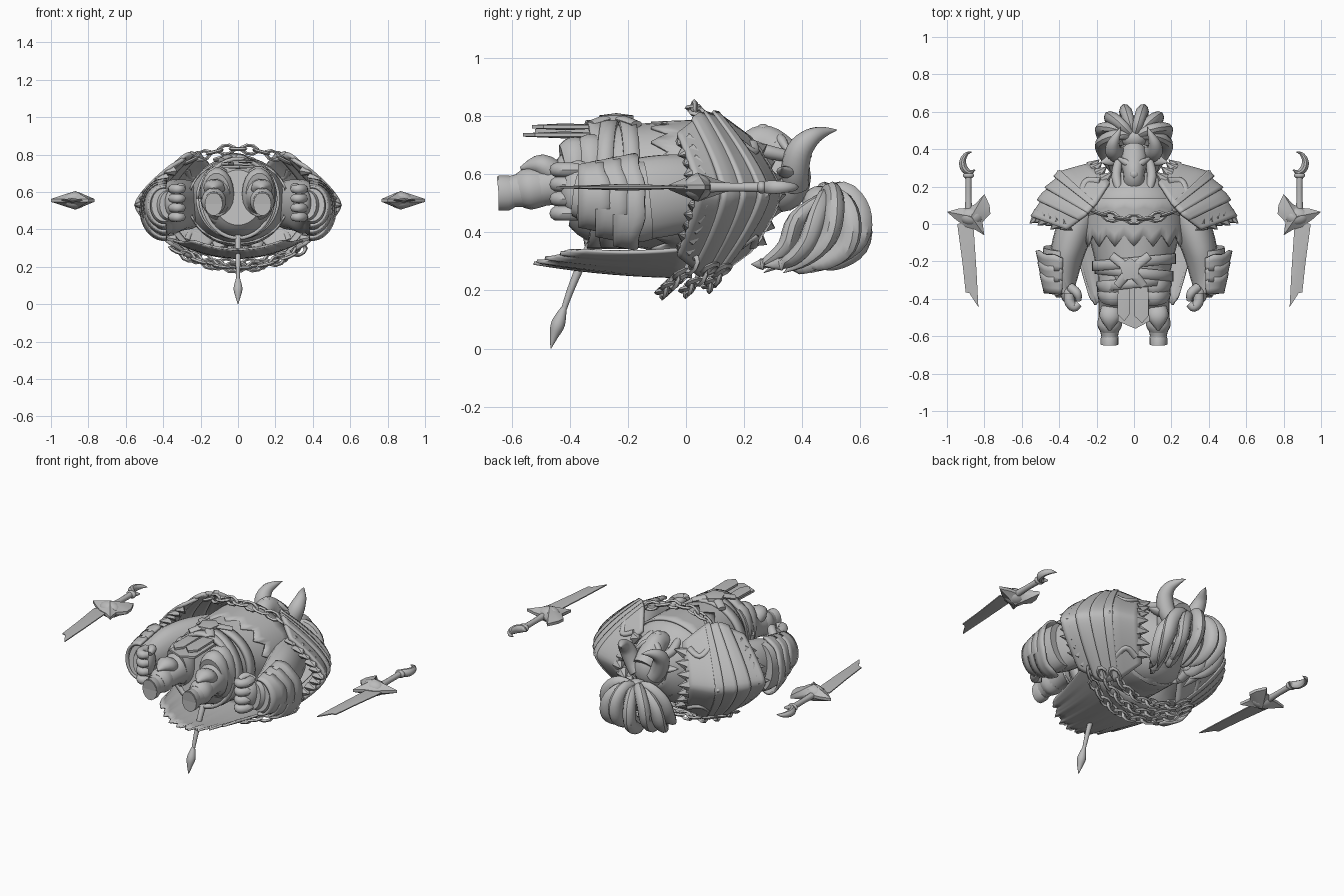
import bpy, bmesh, math
from mathutils import Vector, Matrix

if "Cube" in bpy.data.objects:
    bpy.data.objects.remove(bpy.data.objects["Cube"])

grey = bpy.data.materials.new("plain_grey")
grey.diffuse_color = (0.5, 0.5, 0.5, 1)
grey.use_nodes = True
grey.node_tree.nodes["Principled BSDF"].inputs["Base Color"].default_value = grey.diffuse_color


def finish(name, bm, mirror=False, thick=0):
    bmesh.ops.recalc_face_normals(bm, faces=bm.faces)
    me = bpy.data.meshes.new(name)
    bm.to_mesh(me)
    bm.free()
    me.materials.append(grey)
    ob = bpy.data.objects.new(name, me)
    bpy.context.collection.objects.link(ob)
    if thick:
        m = ob.modifiers.new("thickness", 'SOLIDIFY')
        m.thickness, m.offset = thick, 0
    if mirror:
        ob.modifiers.new("mirror", 'MIRROR').use_clip = False
    return ob


def tube(name, pts, mirror=False, sides=14, steps=4, ref=(0, 0, 1), bm=None):
    """Smooth loft of ellipses; each point is x, y, z, side radius, depth radius."""
    P = [Vector(p) for p in pts]
    path = []
    for i in range(len(P) - 1):
        a, b, c, d = P[max(i - 1, 0)], P[i], P[i + 1], P[min(i + 2, len(P) - 1)]
        for k in range(steps):
            t = k / steps
            path.append(0.5 * (2 * b + (c - a) * t + (2 * a - 5 * b + 4 * c - d) * t * t
                               + (3 * b - a - 3 * c + d) * t ** 3))
    path.append(P[-1])
    own = bm is None
    bm = bm or bmesh.new()
    rings = []
    for i, p in enumerate(path):
        T = (path[min(i + 1, len(path) - 1)].xyz - path[max(i - 1, 0)].xyz).normalized()
        r = Vector(ref)
        if abs(T.dot(r)) > 0.95:
            r = Vector((1, 0, 0))
        S = T.cross(r).normalized()
        N = S.cross(T)
        rings.append([bm.verts.new(p.xyz + S * max(p[3], .001) * math.cos(j * math.tau / sides)
                                   + N * max(p[4], .001) * math.sin(j * math.tau / sides)) for j in range(sides)])
    for a, b in zip(rings, rings[1:]):
        for j in range(sides):
            bm.faces.new((a[j], a[(j + 1) % sides], b[(j + 1) % sides], b[j]))
    bm.faces.new(rings[0])
    bm.faces.new(rings[-1])
    if own:
        return finish(name, bm, mirror)


def grid(name, f, nu, nv, thick, mirror=False):
    """Sheet from f(u, v), u in -1..1 and v in 0..1."""
    bm = bmesh.new()
    V = [[bm.verts.new(f(2 * i / nu - 1, j / nv)) for j in range(nv + 1)] for i in range(nu + 1)]
    for i in range(nu):
        for j in range(nv):
            bm.faces.new((V[i][j], V[i + 1][j], V[i + 1][j + 1], V[i][j + 1]))
    return finish(name, bm, mirror, thick)


def plate(name, pts, centre, z, edge, peak, mirror=True):
    """Outline in the xy plane with a raised centre on both faces."""
    bm = bmesh.new()
    up = [bm.verts.new((x, y, z + edge)) for x, y in pts]
    dn = [bm.verts.new((x, y, z - edge)) for x, y in pts]
    cu, cd = bm.verts.new((*centre, z + peak)), bm.verts.new((*centre, z - peak))
    for i in range(len(pts)):
        k = (i + 1) % len(pts)
        bm.faces.new((up[i], up[k], cu))
        bm.faces.new((dn[k], dn[i], cd))
        bm.faces.new((up[i], dn[i], dn[k], up[k]))
    return finish(name, bm, mirror)


def ball(name, loc, size, mirror=False):
    bm = bmesh.new()
    bmesh.ops.create_uvsphere(bm, u_segments=16, v_segments=10, radius=1)
    bm.transform(Matrix.Translation(loc) @ Matrix.Diagonal((*size, 1)))
    return finish(name, bm, mirror)


def zig(t, n):
    return abs((t * n) % 1 - 0.5) * 2


# torso, jagged cuirass, slanted belts
tube("torso", [(0, -.38, .57, .13, .15), (0, -.3, .56, .18, .2), (0, -.15, .56, .22, .215), (0, .02, .55, .26, .235),
               (0, .15, .54, .25, .23), (0, .24, .54, .16, .17), (0, .3, .54, .07, .08)], sides=28)
grid("cuirass", lambda u, v: (.265 * math.cos(u * math.pi), .14 - v * (.2 + .06 * zig(u, 8)),
                              .55 + (.235 - .01 * v) * math.sin(u * math.pi)), 64, 4, .012)
for i, y in enumerate((-.205, -.26, -.315)):
    w, tilt = .215 - .014 * i, .02 * (-1) ** i
    grid("belt", lambda u, v: (w * math.cos(u * math.pi), y + .055 * (v - .5) + tilt * math.cos(u * math.pi),
                               .565 + .212 * math.sin(u * math.pi)), 36, 2, .02)
for s in (-1, 1):
    tube("belt_knot", [(-.1 * s - .02, -.17, .772, .022, .012), (-.02, -.25, .794, .026, .014),
                       (.07 * s - .02, -.33, .772, .022, .012)])
plate("buckle", [(-.08, -.22), (-.02, -.18), (.03, -.22), (.02, -.29), (-.05, -.3)], (-.025, -.24), .792, .01, .018, False)
# loincloth of overlapping strips
for x, w, y0, y1, z in ((0, .075, -.28, -.56, .735), (-.055, .03, -.3, -.52, .75), (.04, .035, -.3, -.53, .763)):
    plate("loincloth", [(x - w, y0), (x + w, y0), (x + w * 1.1, y1 + .04), (x + w * .1, y1), (x - w * 1.15, y1 + .04)],
          (x, (y0 + y1) / 2), z, .006, .012, False)

# cape with a torn hem, and tail
grid("cape", lambda u, v: (u * (.36 - .115 * v), .02 - v * (.56 - .13 * u * u - .035 * zig(u, 4) - .02 * zig(u, 9)),
                           .248 + .1 * u * u * (1 - .5 * v) + .045 * v * v), 56, 8, .012)
tube("tail", [(0, -.25, .46, .02, .02), (0, -.33, .35, .017, .017), (0, -.39, .22, .013, .013), (0, -.425, .12, .009, .009)],
     ref=(1, 0, 0))
tube("tail_tuft", [(0, -.42, .14, .01, .01), (0, -.44, .085, .024, .024), (0, -.455, .04, .014, .014),
                   (0, -.465, .0, .001, .001)], ref=(1, 0, 0))

# layered shoulder armour
FRONT = [(.13, .22), (.2, .11), (.26, .045), (.36, -.03)]
MID = [(.24, .33), (.38, .275), (.485, .155), (.54, .03)]
HALF = [.2, .27, .275, .2]


def along(table, s):
    k = min(int(s * 3), 2)
    t = s * 3 - k
    return Vector(table[k]) * (1 - t) + Vector(table[k + 1]) * t


def shoulder(u, s, lift=0):
    f = abs(u) ** 1.4
    p = along(MID, s) * (1 - f) + along(FRONT, s) * f
    k = min(int(s * 3), 2)
    h = HALF[k] + (HALF[k + 1] - HALF[k]) * (s * 3 - k) + lift * .6
    n = Vector((.6, .75)) * lift * (1 - f)
    return p.x + n.x, p.y + n.y, .53 + h * u


for s0, s1, l0, l1 in ((0, .42, -.015, .008), (.34, .44, .014, .018), (.4, .6, -.005, .014),
                       (.56, .78, -.005, .014), (.74, 1, -.01, .01)):
    grid("shoulder_plate", lambda u, v: shoulder(u, s0 + (s1 - s0) * v, l0 + (l1 - l0) * v), 28, 5, .02, True)
tube("shoulder_stud", [(.36, .22, .53, .03, .03), (.395, .265, .53, .025, .025), (.41, .285, .53, .002, .002)], True)
for s in (-1, 1):
    tube("shoulder_ridge", [(*shoulder(s * u, t, .004), .02, .014) for u, t in ((.8, .08), (.6, .2), (.7, .36))], True)

# fur spikes on shoulder hem and collar
bm = bmesh.new()
for i in range(11):
    u = -.9 + i * .18
    a, b = Vector(shoulder(u, .9, -.03)), Vector(shoulder(u, 1, -.01))
    tip = b + (b - a).normalized() * (.015 + .015 * (i % 2))
    tube("", [(*a, .045, .03), (*tip, .001, .001)], sides=6, steps=1, bm=bm)
for i in range(7):
    u = -.8 + i * .266
    a = Vector(shoulder(u, .02, -.03))
    tube("", [(*a, .035, .035), (a.x - .045, a.y + .04, a.z + .03 * u, .001, .001)], sides=6, steps=1, bm=bm)
finish("fur_spikes", bm, True)
tube("collar", [(0, .12, .54, .2, .24), (0, .2, .54, .18, .205), (0, .25, .54, .14, .165)], sides=24)


# heavy chains across chest and back
def chain(name, n, f):
    for i in range(n):
        t = -1 + 2 * (i + .5) / n
        d = (Vector(f(t + .02)) - Vector(f(t - .02))).normalized()
        bpy.ops.mesh.primitive_torus_add(major_segments=8, minor_segments=4, major_radius=.025, minor_radius=.009)
        ob = bpy.context.object
        ob.name = name
        ob.data.materials.append(grey)
        ob.data.transform(Matrix.Rotation(math.pi / 8, 4, 'Z'))
        ob.data.transform(Matrix.Diagonal((1.6, .95, 1, 1)))
        roll = Matrix.Rotation((i % 2) * 1.4 + .1, 4, 'X')
        ob.matrix_world = Matrix.Translation(f(t)) @ d.to_track_quat('X', 'Z').to_matrix().to_4x4() @ roll


chain("chest_chain", 9, lambda t: (.28 * t, .025 + .07 * t * t, .83 - .08 * t * t))
chain("back_chain", 12, lambda t: (.36 * t, -.08 + .12 * t * t, .195 + .11 * t * t))
chain("back_chain", 11, lambda t: (.32 * t, .0 + .1 * t * t, .2 + .09 * t * t))
chain("back_chain", 9, lambda t: (.27 * t, .08 + .06 * t * t, .215 + .07 * t * t))

# arms, bracers and hands
tube("upper_arm", [(.26, .1, .53, .1, .13), (.32, -.04, .53, .1, .14), (.36, -.17, .515, .09, .14), (.38, -.3, .52, .075, .1),
                   (.37, -.38, .53, .05, .075)], True, sides=18)
tube("bracer", [(.395, -.13, .51, .09, .135), (.4, -.2, .505, .09, .14), (.4, -.3, .52, .08, .11), (.395, -.36, .53, .068, .09)],
     True, sides=20)
for k in range(3):
    y0, r0 = -.37 + k * .06, .08 + k * .01
    grid("bracer_plate", lambda u, v: (.395 + (r0 + .025 * v) * math.cos(u * 1.7),
                                       y0 + .12 * v * (1 - .35 * abs(u)) - .012 * v * zig(u, 2),
                                       .525 - .01 * k + (r0 + .022 + .012 * k + .015 * v) * math.sin(u * 1.7)), 18, 3, .014, True)
ball("palm", (.345, -.37, .54), (.048, .06, .08), True)
for i in range(4):
    z = .465 + i * .05
    tube("finger", [(.345, -.37, z, .027, .025), (.345, -.415, z, .028, .026), (.32, -.445, z, .025, .025),
                    (.295, -.425, z, .02, .02)], True, sides=10)
tube("thumb", [(.34, -.34, .6, .026, .026), (.305, -.37, .625, .024, .024), (.295, -.41, .615, .015, .015)], True, sides=10)

# legs, thigh bands, knees and boots
tube("leg", [(.1, -.26, .57, .09, .16), (.11, -.36, .58, .085, .14), (.12, -.44, .565, .07, .075), (.13, -.53, .55, .06, .065),
             (.13, -.6, .54, .045, .055), (.13, -.645, .535, .045, .058)], True, sides=18)
for y, r in ((-.33, .09), (-.385, .084)):
    tube("thigh_band", [(.11, y + .025, .59, r, r * 1.6), (.11, y, .59, r + .004, r * 1.65),
                        (.113, y - .03, .585, r - .012, r * 1.4)], True, sides=18)
tube("boot_cuff", [(.128, -.49, .555, .06, .065), (.13, -.54, .55, .066, .072), (.13, -.575, .545, .05, .058)], True, sides=16)
tube("boot_sole", [(.13, -.59, .535, .042, .052), (.13, -.61, .535, .048, .062), (.13, -.645, .535, .048, .062)], True, steps=1)
tube("knee_guard", [(.125, -.44, .59, .05, .045), (.128, -.5, .63, .055, .04), (.13, -.57, .62, .005, .005)], True)

# head and face
tube("neck", [(0, .16, .56, .12, .12), (0, .3, .56, .08, .1)])
ball("skull", (0, .33, .59), (.09, .1, .12))
tube("muzzle", [(0, .18, .66, .03, .03), (0, .22, .69, .055, .055), (0, .27, .7, .056, .07), (0, .33, .66, .072, .07),
                (0, .39, .61, .065, .07)])
ball("nose", (0, .265, .755), (.024, .022, .018))
tube("beard", [(0, .25, .68, .045, .035), (0, .2, .69, .035, .03), (0, .16, .7, .005, .005)])
tube("brow", [(.015, .315, .73, .014, .014), (.045, .33, .715, .018, .016), (.08, .35, .68, .008, .01)], True)
ball("eye", (.042, .308, .71), (.016, .009, .012), True)
tube("cheek_braid", [(.075, .36, .66, .02, .02), (.095, .27, .68, .026, .024), (.085, .2, .71, .02, .018), (.075, .15, .73, .003, .003)], True)
tube("ear", [(.08, .36, .6, .03, .02), (.13, .34, .61, .03, .018), (.18, .33, .62, .002, .002)], True)
tube("horn", [(.05, .38, .56, .045, .045), (.085, .375, .61, .048, .048), (.11, .39, .68, .045, .045), (.11, .43, .725, .033, .033),
              (.09, .475, .745, .018, .018), (.07, .52, .752, .001, .001)], True, ref=(1, 0, 0))

# hair swept back from a topknot, in pointed locks that fan out underneath
ball("topknot", (0, .46, .5), (.07, .06, .06))
for n, w, drop, y, thick in ((8, .95, 0, 0, 1), (5, .6, .03, -.07, .9)):
    for i in range(n):
        a = math.radians(-105 + 210 * i / (n - 1))
        s, c = math.sin(a) * w, math.cos(a)
        z = .025 * (i % 2) + drop
        rad = (.03, .04, .046, .044, .03, .001)
        path = ((0, .46, .5), (.09 * s, .49 + .05 * c, .535 - z), (.165 * s, .48 + .115 * c + y, .47 - z),
                (.18 * s, .45 + .14 * c + y, .38 - z), (.16 * s, .38 + .13 * c + y, .31 - z * .5),
                (.13 * s, .3 + .13 * c + y * .6, .26 + z))
        tube("hair_lock", [(*p, r * thick, r * .75 * thick) for p, r in zip(path, rad)],
             sides=10, ref=(math.cos(a), -math.sin(a), 0))

# twin swords beside the body
plate("sword_blade", [(.86, .02), (.945, .0), (.918, -.2), (.9, -.365), (.88, -.37), (.832, -.445), (.842, -.25)],
      (.885, -.2), .555, .003, .012)
plate("sword_guard", [(1, .065), (.94, .082), (.9, .085), (.85, .105), (.8, .16), (.772, .1), (.768, .055), (.81, .01),
                      (.8, -.06), (.85, -.03), (.9, -.015), (.955, .025)], (.87, .04), .555, .008, .05)
ball("sword_guard_core", (.87, .04, .555), (.065, .05, .045), True)
tube("sword_handle", [(.885, .06, .555, .02, .02), (.885, .16, .555, .016, .016), (.885, .27, .555, .018, .018)], True, sides=10)
ball("sword_collar", (.885, .26, .555), (.03, .018, .022), True)
tube("sword_pommel", [(.85, .29, .555, .003, .004), (.88, .275, .555, .015, .02), (.91, .3, .555, .02, .024),
                      (.915, .34, .555, .017, .02), (.895, .375, .555, .01, .012), (.865, .385, .555, .001, .001)], True, sides=10)

for ob in bpy.data.objects:
    ob.select_set(True)
    bpy.context.view_layer.objects.active = ob
bpy.ops.object.shade_smooth_by_angle(angle=math.radians(38))
